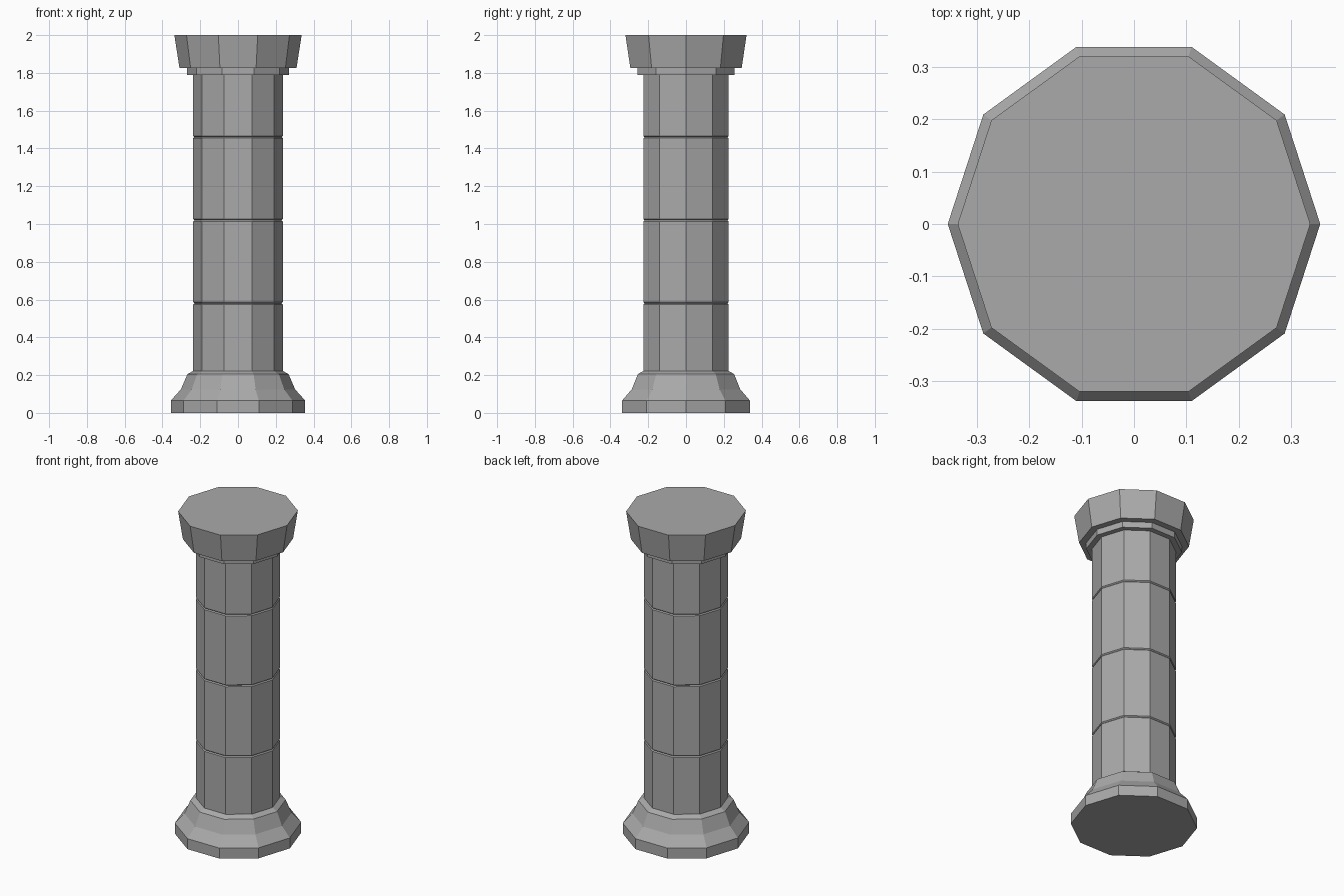
import bpy
import bmesh
from math import cos, sin, tau

cube = bpy.data.objects.get("Cube")
if cube:
    bpy.data.objects.remove(cube, do_unlink=True)

SIDES = 10

stone = bpy.data.materials.new("grey stone")
stone.use_nodes = True
GREY = (0.4, 0.4, 0.4, 1)
stone.diffuse_color = GREY
stone.node_tree.nodes["Principled BSDF"].inputs["Base Color"].default_value = GREY


def turned(name, profile):
    """Closed ten-sided solid from (radius, height) pairs, bottom to top."""
    bm = bmesh.new()
    rings = [[bm.verts.new((r * cos(tau * i / SIDES), r * sin(tau * i / SIDES), z))
              for i in range(SIDES)] for r, z in profile]
    for low, high in zip(rings, rings[1:]):
        for i in range(SIDES):
            j = (i + 1) % SIDES
            bm.faces.new((low[i], low[j], high[j], high[i]))
    bm.faces.new(rings[0][::-1])
    bm.faces.new(rings[-1])
    mesh = bpy.data.meshes.new(name)
    bm.to_mesh(mesh)
    bm.free()
    mesh.materials.append(stone)
    obj = bpy.data.objects.new(name, mesh)
    bpy.context.collection.objects.link(obj)
    return obj


# Flared foot with a plinth and a small lip under the shaft
turned("base", [(0.356, 0), (0.356, 0.065), (0.302, 0.125),
                (0.268, 0.205), (0.238, 0.222)])

# Shaft with shallow grooves between the drums
R = 0.237
shaft = [(R, 0.222)]
for z in (0.58, 1.02, 1.46):
    shaft += [(R, z - 0.006), (R - 0.006, z), (R, z + 0.006)]
shaft.append((R, 1.79))
turned("shaft", shaft)

# Collar ring and flared block at the top
turned("capital", [(0.27, 1.79), (0.27, 1.827), (0.31, 1.827), (0.337, 2)])
